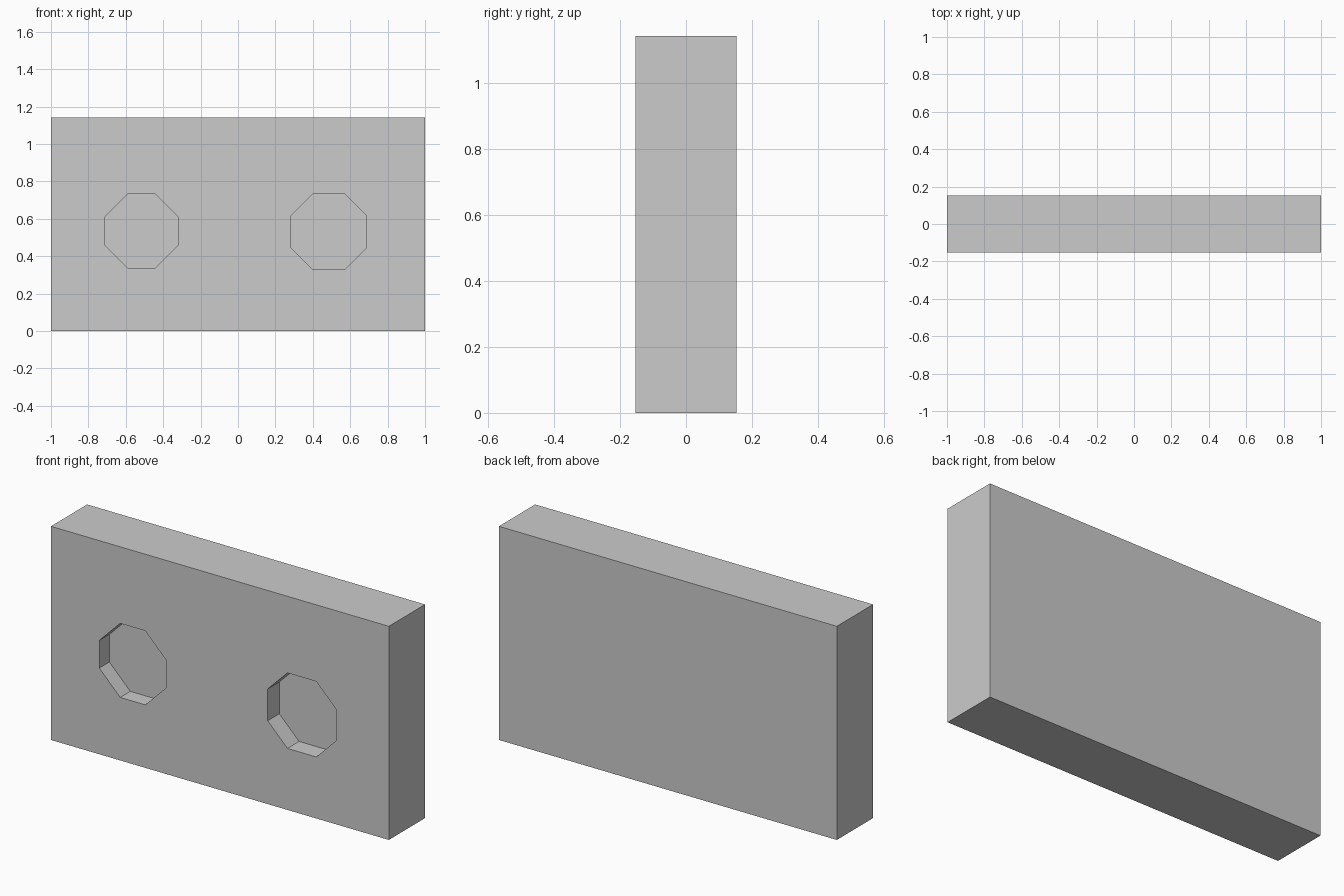
import bpy, bmesh

if "Cube" in bpy.data.objects:
    bpy.data.objects.remove(bpy.data.objects["Cube"])

W, D, H = 2.0, 0.306, 1.143


def new_object(name, bm):
    bmesh.ops.recalc_face_normals(bm, faces=bm.faces)
    mesh = bpy.data.meshes.new(name)
    bm.to_mesh(mesh)
    bm.free()
    obj = bpy.data.objects.new(name, mesh)
    bpy.context.collection.objects.link(obj)
    return obj


def octagon_cutter(name, x, z, r, flat, depth):
    # eight-sided prism entering the front face; r = half width, flat = half flat side
    outline = [(flat, r), (r, flat), (r, -flat), (flat, -r),
               (-flat, -r), (-r, -flat), (-r, flat), (-flat, r)]
    bm = bmesh.new()
    front = -D / 2 - 0.1
    face = bm.faces.new([bm.verts.new((x + a, front, z + b)) for a, b in outline])
    ext = bmesh.ops.extrude_face_region(bm, geom=[face])
    verts = [v for v in ext["geom"] if isinstance(v, bmesh.types.BMVert)]
    bmesh.ops.translate(bm, verts=verts, vec=(0, depth + 0.1, 0))
    obj = new_object(name, bm)
    obj.hide_render = True
    obj.display_type = 'WIRE'
    return obj


# Main slab
bm = bmesh.new()
bmesh.ops.create_cube(bm, size=1.0)
for v in bm.verts:
    v.co = (v.co.x * W, v.co.y * D, (v.co.z + 0.5) * H)
slab = new_object("slab", bm)

# Two blind octagonal recesses in the front
cutters = [
    octagon_cutter("left_recess_cutter", -0.516, 0.535, 0.198, 0.074, 0.085),
    octagon_cutter("right_recess_cutter", 0.485, 0.531, 0.202, 0.085, 0.098),
]
for c in cutters:
    mod = slab.modifiers.new(c.name, 'BOOLEAN')
    mod.operation = 'DIFFERENCE'
    mod.solver = 'EXACT'
    mod.object = c
